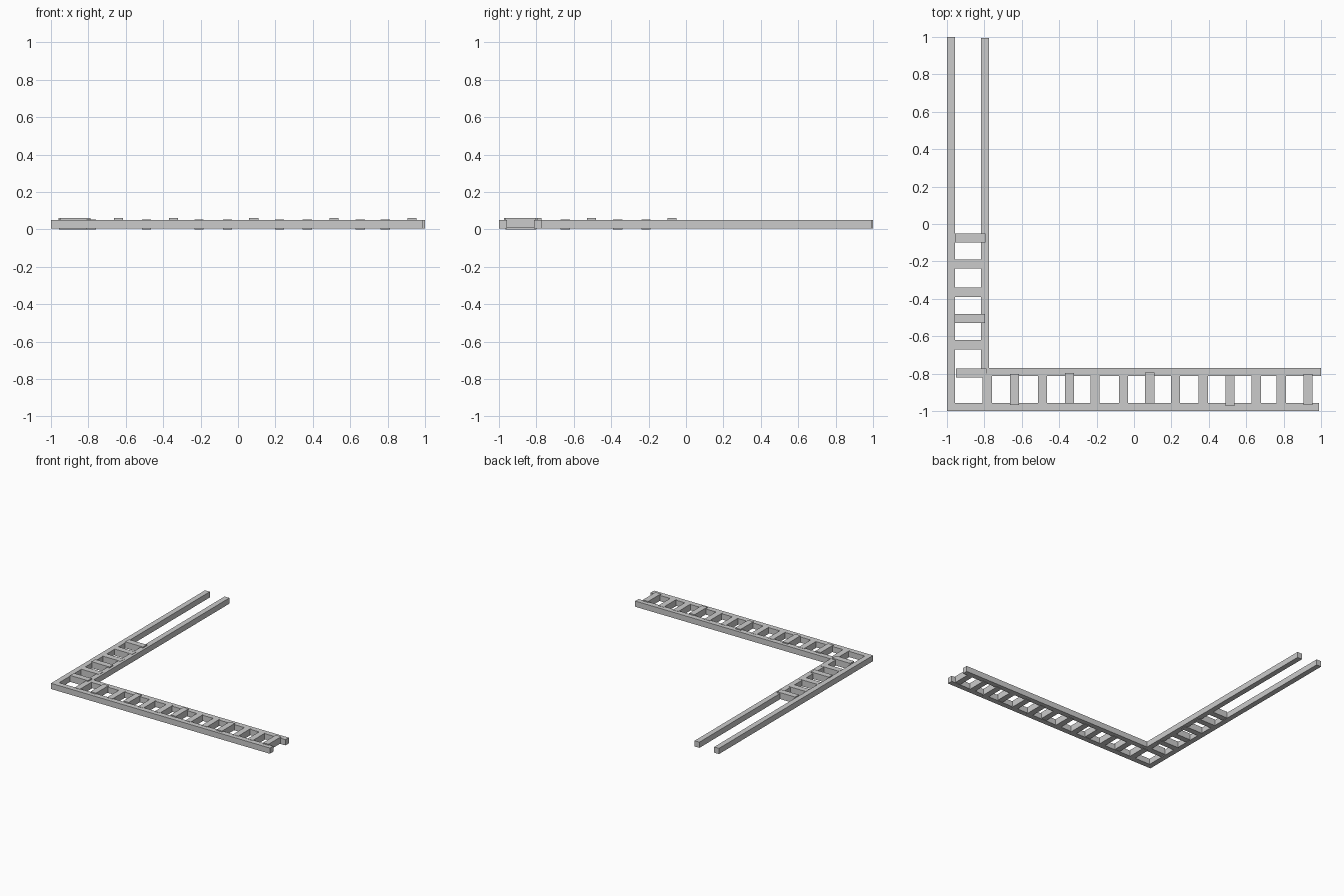
import bpy

if "Cube" in bpy.data.objects:
    bpy.data.objects.remove(bpy.data.objects["Cube"])


def box(name, x0, x1, y0, y1, z0, z1):
    bpy.ops.mesh.primitive_cube_add(size=1, location=((x0 + x1) / 2, (y0 + y1) / 2, (z0 + z1) / 2))
    ob = bpy.context.object
    ob.name = name
    ob.scale = (x1 - x0, y1 - y0, z1 - z0)
    bpy.ops.object.transform_apply(location=False, rotation=False, scale=True)
    return ob


W = 0.044                 # rail width
RAIL_Z = (0.004, 0.051)
LOW_Z = (0.0, 0.053)      # rungs sitting almost flush with the rails
HIGH_Z = (0.007, 0.06)    # rungs standing slightly proud
HALF = 0.0245             # half rung width

# Long rails of the two arms
box("side_outer_rail", -1.0, -1.0 + W, -0.956, 1.0, *RAIL_Z)
box("side_inner_rail", -0.818, -0.774, -0.769, 0.994, *RAIL_Z)
box("front_outer_rail", -1.0, 0.99, -1.0, -1.0 + W, *RAIL_Z)
box("front_inner_rail", -0.818, 1.0, -0.813, -0.769, *RAIL_Z)

# Rungs across the front arm: centre x, raised, y shift
front_rungs = [
    (-0.785, 0, 0), (-0.639, 1, -0.002), (-0.489, 0, 0), (-0.345, 1, 0.004),
    (-0.208, 0, 0), (-0.057, 0, 0), (0.084, 1, 0.005), (0.222, 0, 0),
    (0.370, 0, 0), (0.513, 1, -0.009), (0.654, 0, 0), (0.787, 0, 0),
    (0.930, 1, -0.002),
]
for i, (x, raised, dy) in enumerate(front_rungs):
    box(f"front_rung_{i + 1}", x - HALF, x + HALF, -0.965 + dy, -0.80 + dy,
        *(HIGH_Z if raised else LOW_Z))

# Rungs across the side arm: centre y, raised, x shift
side_rungs = [
    (-0.796, 1, 0.005), (-0.646, 0, 0), (-0.506, 1, -0.003),
    (-0.365, 0, 0), (-0.213, 0, 0), (-0.075, 1, 0),
]
for i, (y, raised, dx) in enumerate(side_rungs):
    box(f"side_rung_{i + 1}", -0.957 + dx, -0.794 + dx, y - HALF, y + HALF,
        *(HIGH_Z if raised else LOW_Z))
